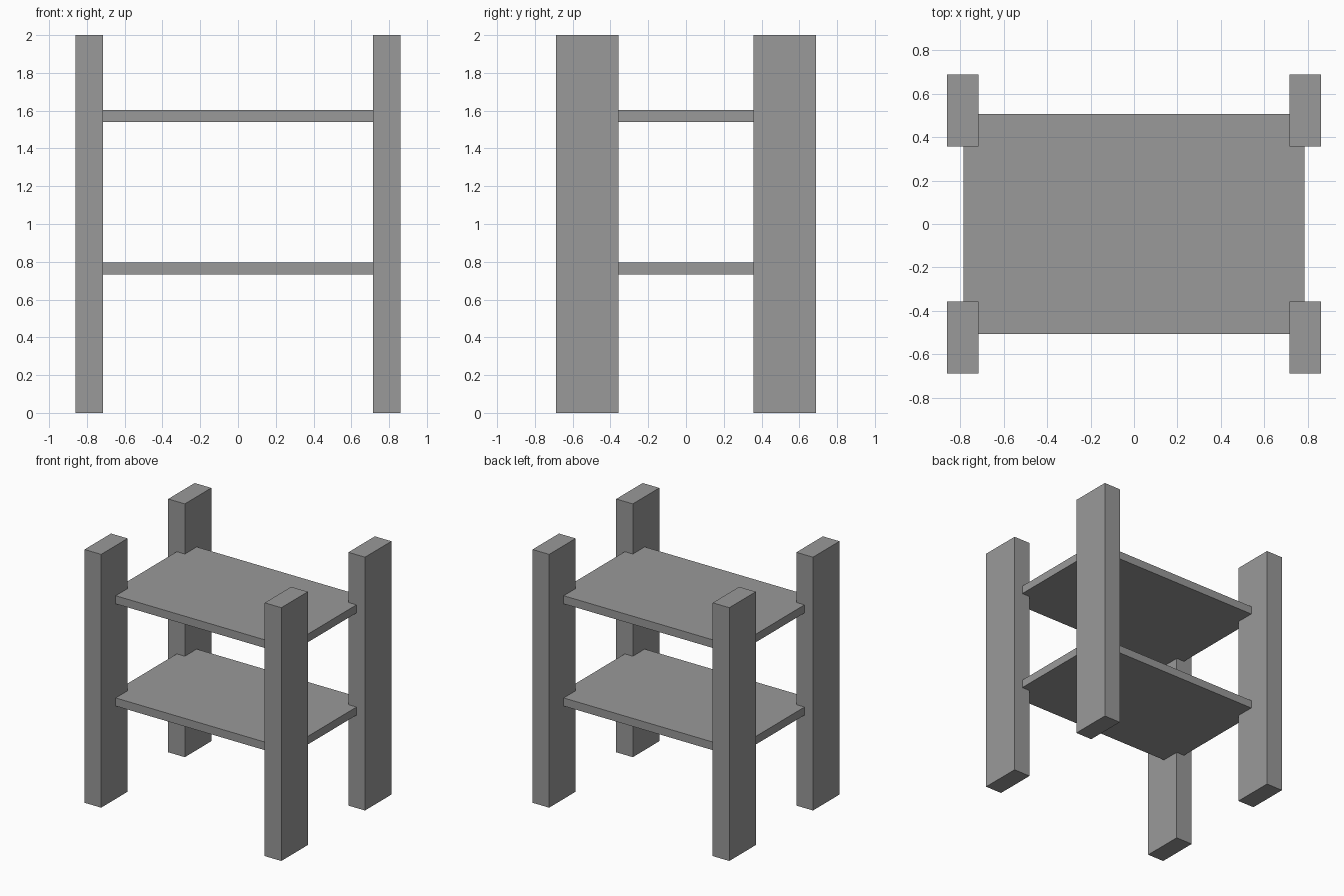
import bpy

# Remove the default cube
cube = bpy.data.objects.get("Cube")
if cube:
    bpy.data.objects.remove(cube, do_unlink=True)

# Single grey finish
grey = bpy.data.materials.new("plain_grey")
grey.use_nodes = True
colour = (0.32, 0.32, 0.32, 1)
grey.diffuse_color = colour
grey.node_tree.nodes["Principled BSDF"].inputs["Base Color"].default_value = colour


def box(name, centre, size):
    bpy.ops.mesh.primitive_cube_add(size=1, location=centre)
    obj = bpy.context.object
    obj.name = name
    obj.scale = size
    bpy.ops.object.transform_apply(location=False, rotation=False, scale=True)
    obj.data.materials.append(grey)
    return obj


# Four upright posts
for side, x in (("right", -1), ("left", 1)):
    for end, y in (("front", -1), ("back", 1)):
        box(f"{end}_{side}_post", (x * 0.787, y * 0.522, 1), (0.145, 0.33, 2))

# Two shelves whose corners are set into the posts
for name, z in (("lower_shelf", 0.765), ("upper_shelf", 1.572)):
    box(name, (0, 0, z), (1.57, 1.01, 0.064))
